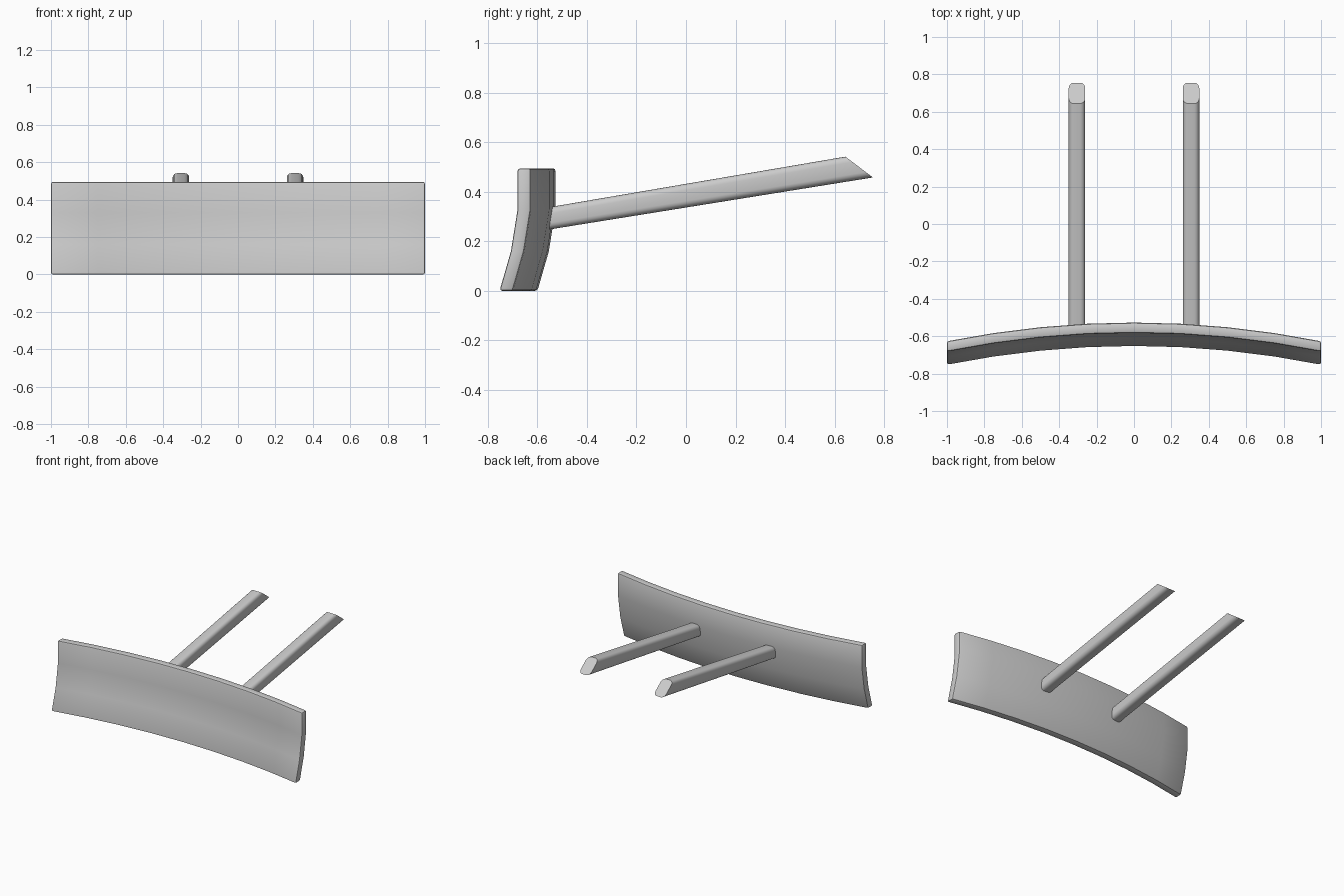
import bpy, bmesh

if "Cube" in bpy.data.objects:
    bpy.data.objects.remove(bpy.data.objects["Cube"])


def finish(name, bm):
    bmesh.ops.recalc_face_normals(bm, faces=bm.faces)
    me = bpy.data.meshes.new(name)
    bm.to_mesh(me)
    bm.free()
    ob = bpy.data.objects.new(name, me)
    bpy.context.collection.objects.link(ob)
    bpy.ops.object.select_all(action='DESELECT')
    ob.select_set(True)
    bpy.context.view_layer.objects.active = ob
    bpy.ops.object.shade_smooth_by_angle(angle=0.6)
    return ob


# Blade: side profile swept along a shallow bow across x
front = [(-0.755, 0.0), (-0.709, 0.16), (-0.682, 0.33), (-0.682, 0.495)]
thick = 0.055
profile = front + [(y + thick, z) for y, z in reversed(front)]
bm = bmesh.new()
rings = []
for i in range(9):
    x = -1 + i * 0.25
    bow = 0.1 * (1 - x * x)
    rings.append([bm.verts.new((x, y + bow, z)) for y, z in profile])
n = len(profile)
for a, b in zip(rings, rings[1:]):
    for j in range(n):
        k = (j + 1) % n
        bm.faces.new((a[j], a[k], b[k], b[j]))
for ring in (rings[0], rings[-1]):
    for j in range(3):
        bm.faces.new((ring[j], ring[j + 1], ring[n - 2 - j], ring[n - 1 - j]))
bmesh.ops.recalc_face_normals(bm, faces=bm.faces)
sharp = [e for e in bm.edges if e.calc_face_angle(0) > 0.8]
bmesh.ops.bevel(bm, geom=sharp, offset=0.011, segments=2, profile=0.5, affect='EDGES')
finish("blade", bm)

# Push arms: rising rounded bars with a slanted rear cut
side = [(-0.57, 0.245), (0.755, 0.458), (0.644, 0.542), (-0.57, 0.335)]
for label, cx in (("left", -0.305), ("right", 0.305)):
    bm = bmesh.new()
    l, r = [[bm.verts.new((cx + s * 0.044, y, z)) for y, z in side] for s in (-1, 1)]
    bm.faces.new(l)
    bm.faces.new(r)
    for j in range(4):
        k = (j + 1) % 4
        bm.faces.new((l[j], l[k], r[k], r[j]))
    bmesh.ops.recalc_face_normals(bm, faces=bm.faces)
    long_edges = [e for e in bm.edges if abs(e.verts[0].co.y - e.verts[1].co.y) > 0.5]
    bmesh.ops.bevel(bm, geom=long_edges, offset=0.026, segments=4, profile=0.5, affect='EDGES')
    finish(label + "_push_arm", bm)
